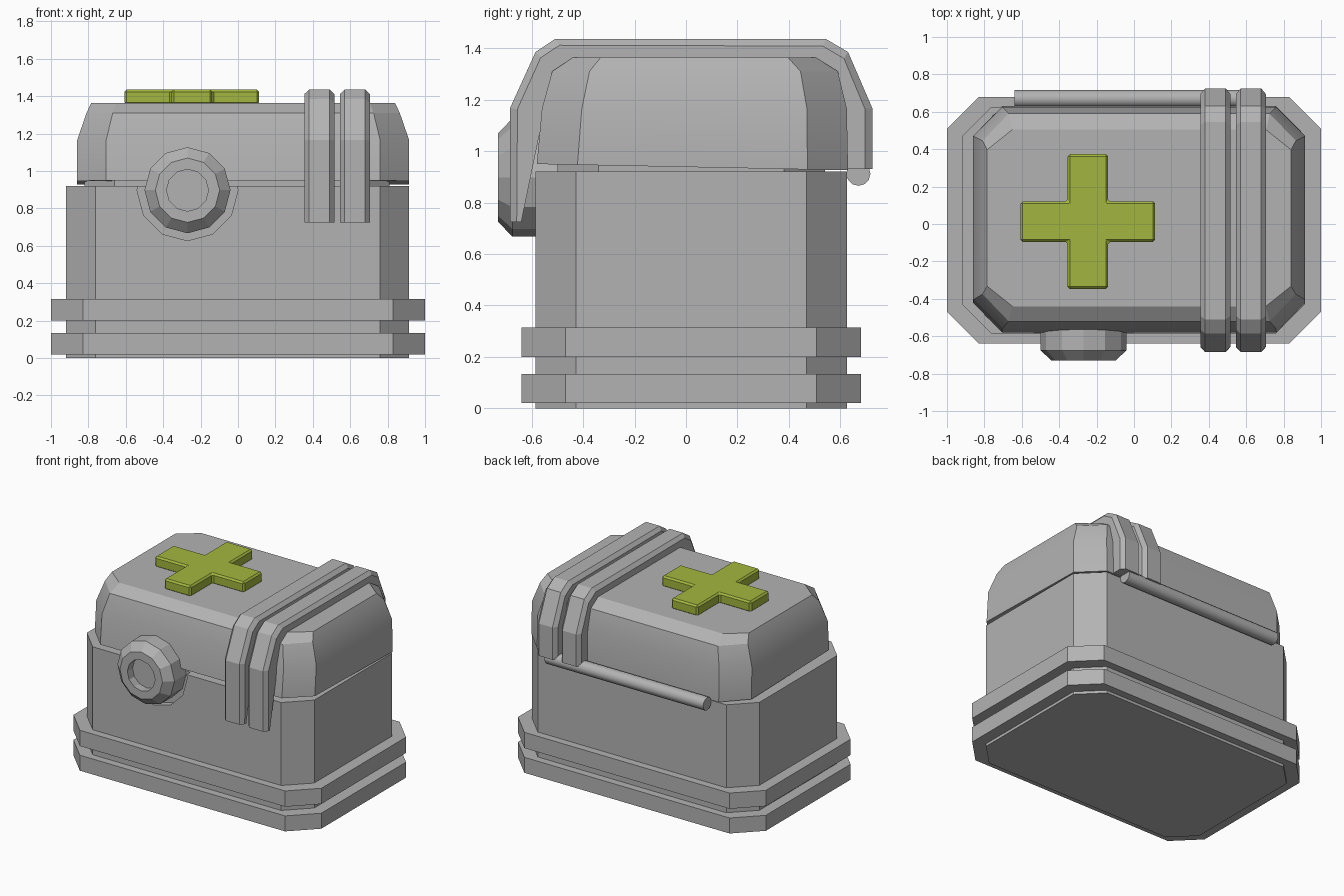
import bpy, bmesh, math
from mathutils import Matrix

if "Cube" in bpy.data.objects:
    bpy.data.objects.remove(bpy.data.objects["Cube"])


def material(name, rgb):
    m = bpy.data.materials.new(name)
    m.diffuse_color = (*rgb, 1)
    m.use_nodes = True
    m.node_tree.nodes["Principled BSDF"].inputs["Base Color"].default_value = m.diffuse_color
    return m


GREY = material("grey metal", (0.45, 0.45, 0.45))
GREEN = material("lime green", (0.36, 0.47, 0.05))


def finish(name, bm, mat=GREY, smooth=None):
    bmesh.ops.recalc_face_normals(bm, faces=bm.faces)
    me = bpy.data.meshes.new(name)
    bm.to_mesh(me)
    bm.free()
    me.materials.append(mat)
    ob = bpy.data.objects.new(name, me)
    bpy.context.collection.objects.link(ob)
    if smooth:
        bpy.ops.object.select_all(action='DESELECT')
        ob.select_set(True)
        bpy.context.view_layer.objects.active = ob
        bpy.ops.object.shade_smooth_by_angle(angle=math.radians(smooth))
    return ob


def loft(name, rings, mat=GREY, smooth=None):
    """Skin a list of equal-length point rings and cap both ends."""
    bm = bmesh.new()
    vs = [[bm.verts.new(p) for p in r] for r in rings]
    n = len(vs[0])
    for a, b in zip(vs, vs[1:]):
        for i in range(n):
            j = (i + 1) % n
            bm.faces.new((a[i], a[j], b[j], b[i]))
    bm.faces.new(vs[0])
    bm.faces.new(vs[-1])
    return finish(name, bm, mat, smooth)


def octagon(x0, x1, y0, y1, cx, cy, z, tilt=0.0):
    """Rectangle with cut corners at height z, sloping down towards the back."""
    pts = [(x0 + cx, y0), (x1 - cx, y0), (x1, y0 + cy), (x1, y1 - cy),
           (x1 - cx, y1), (x0 + cx, y1), (x0, y1 - cy), (x0, y0 + cy)]
    return [(x, y, z - tilt * y) for x, y in pts]


def prism(name, x0, x1, y0, y1, c, z0, z1):
    return loft(name, [octagon(x0, x1, y0, y1, c, c, z) for z in (z0, z1)])


def turned(name, profile, cx, cz, n, smooth=None):
    """Profile of (radius, y) turned about an axis along y."""
    return loft(name, [[(cx + r * math.sin(2 * math.pi * i / n), y,
                         cz + r * math.cos(2 * math.pi * i / n)) for i in range(n)]
                       for r, y in profile], GREY, smooth)


# Case body with two surrounding bands
body = prism("body", -0.92, 0.915, -0.585, 0.625, 0.157, 0, 0.92)
for name, z0, z1 in (("lower_band", 0.02, 0.133), ("upper_band", 0.2, 0.315)):
    prism(name, -1, 1, -0.64, 0.68, 0.172, z0, z1)

# Notch in the body around the latch knob
KX, KZ = -0.27, 0.897
cutter = turned("notch_cutter", [(0.27, -0.8), (0.27, -0.54)], KX, KZ, 12)
cutter.hide_render = True
cutter.hide_set(True)
cut = body.modifiers.new("notch", 'BOOLEAN')
cut.object = cutter
cut.operation = 'DIFFERENCE'
cut.solver = 'EXACT'

# Inner liner in the gap, then the rounded lid
prism("liner", -0.82, 0.81, -0.5, 0.54, 0.16, 0.9, 0.96)
loft("lid", [
    octagon(-0.86, 0.915, -0.58, 0.63, 0.155, 0.158, 0.938, 0.02),
    octagon(-0.86, 0.915, -0.56, 0.625, 0.155, 0.155, 1.165),
    octagon(-0.81, 0.865, -0.52, 0.59, 0.14, 0.145, 1.31),
    octagon(-0.785, 0.84, -0.44, 0.505, 0.135, 0.108, 1.363),
], GREY, 25)

# Two straps wrapped over the lid, with chamfered outer edges
OUTER = [(-.685, .725), (-.685, 1.165), (-.585, 1.385), (-.51, 1.435),
         (.545, 1.435), (.63, 1.385), (.725, 1.165), (.725, .93)]
INNER = [(-.64, .725), (-.55, 1.16), (-.5, 1.29), (-.44, 1.345),
         (.5, 1.345), (.57, 1.29), (.61, 1.165), (.62, .93)]
for name, x0 in (("inner_strap", 0.355), ("outer_strap", 0.545)):
    x1, b, rings = x0 + 0.16, 0.025, []
    for (oy, oz), (iy, iz) in zip(OUTER, INNER):
        d = math.hypot(oy - iy, oz - iz)
        t = min(0.03 / d, 0.6)
        sy, sz = oy + (iy - oy) * t, oz + (iz - oz) * t
        rings.append([(x0 + b, oy, oz), (x1 - b, oy, oz), (x1, sy, sz),
                      (x1, iy, iz), (x0, iy, iz), (x0, sy, sz)])
    loft(name, rings)

# Latch knob with a recessed centre
turned("latch_knob", [(0.23, -0.5), (0.23, -0.675), (0.172, -0.73),
                      (0.112, -0.73), (0.112, -0.67)], KX, KZ, 12)

# Hinge rod along the back
bm = bmesh.new()
bmesh.ops.create_cone(bm, cap_ends=True, segments=12, radius1=0.047, radius2=0.047,
                      depth=1.28,
                      matrix=Matrix.Translation((0, 0.67, 0.912))
                      @ Matrix.Rotation(math.pi / 2, 4, 'Y'))
finish("hinge_rod", bm, GREY, 40)

# Green cross plate on the lid
CX, CY, L, W = -0.247, 0.013, 0.36, 0.108
quarter = [(W, W), (W, L), (-W, L)]
outline = []
for k in range(4):
    c, s = round(math.cos(k * math.pi / 2)), round(math.sin(k * math.pi / 2))
    outline += [(CX + c * x - s * y, CY + s * x + c * y) for x, y in quarter]
cross = loft("cross", [[(x, y, z) for x, y in outline] for z in (1.355, 1.435)], GREEN)
bev = cross.modifiers.new("soft_edges", 'BEVEL')
bev.width = 0.012
bev.segments = 1
